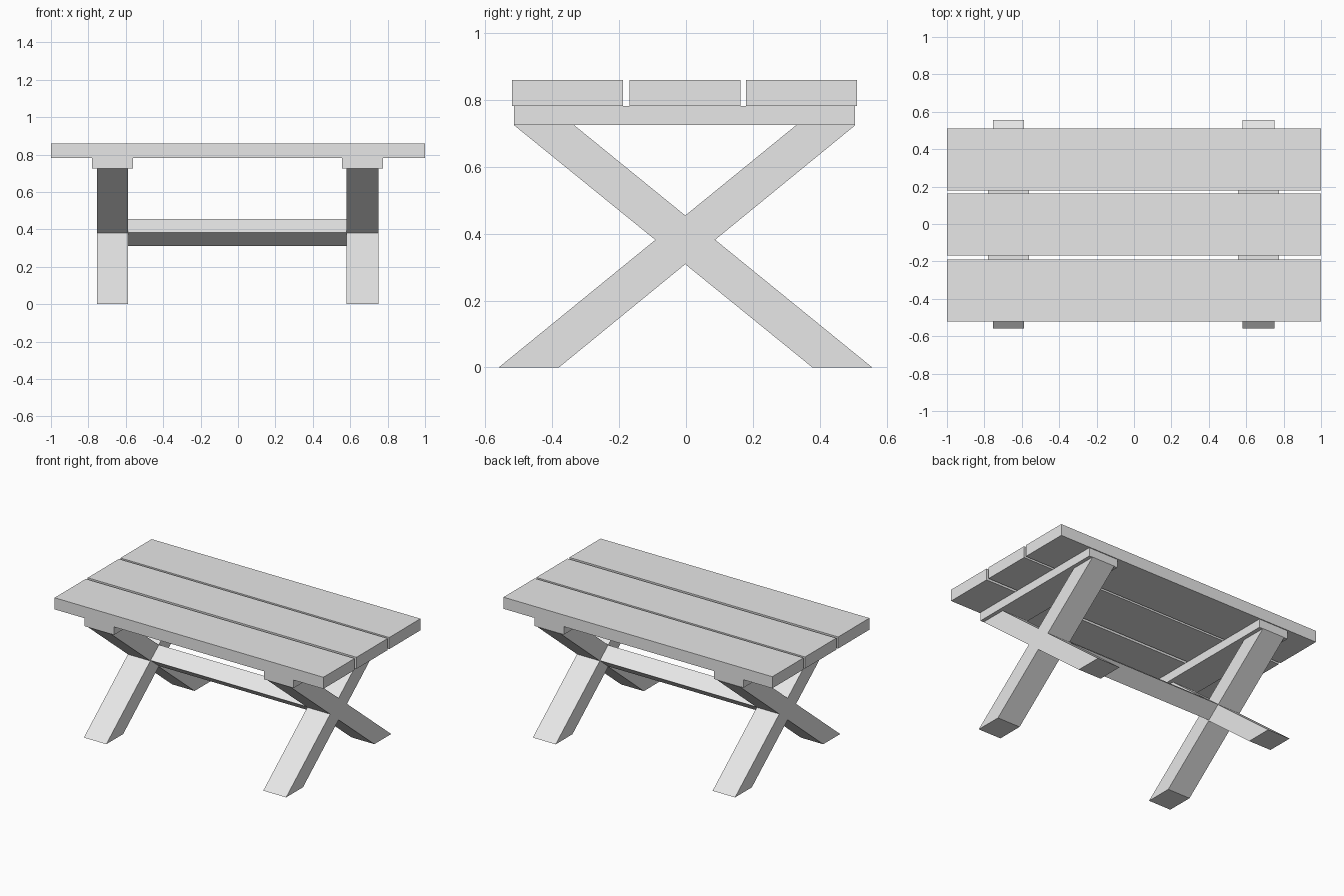
import bpy
import bmesh
from mathutils import Vector

cube = bpy.data.objects.get("Cube")
if cube:
    bpy.data.objects.remove(cube, do_unlink=True)

# Single plain grey finish
GREY = (0.8, 0.8, 0.8, 1.0)
mat = bpy.data.materials.new("plain_grey")
mat.use_nodes = True
mat.diffuse_color = GREY
mat.node_tree.nodes["Principled BSDF"].inputs["Base Color"].default_value = GREY


def extrude_x(name, profile, x0, x1):
    """Solid made by extruding a (y, z) profile from x0 to x1."""
    bm = bmesh.new()
    face = bm.faces.new([bm.verts.new((x0, y, z)) for y, z in profile])
    result = bmesh.ops.extrude_face_region(bm, geom=[face])
    moved = [g for g in result["geom"] if isinstance(g, bmesh.types.BMVert)]
    bmesh.ops.translate(bm, verts=moved, vec=Vector((x1 - x0, 0, 0)))
    bmesh.ops.recalc_face_normals(bm, faces=bm.faces)
    mesh = bpy.data.meshes.new(name)
    bm.to_mesh(mesh)
    bm.free()
    mesh.materials.append(mat)
    obj = bpy.data.objects.new(name, mesh)
    bpy.context.collection.objects.link(obj)
    return obj


def rect(y0, y1, z0, z1):
    return [(y0, z0), (y1, z0), (y1, z1), (y0, z1)]


CLEAT_Z, TOP_Z, TOP_HEIGHT = 0.725, 0.782, 0.86

# Table top: three long planks
for label, y in (("front", -0.355), ("middle", -0.003), ("back", 0.345)):
    extrude_x(label + "_plank", rect(y - 0.166, y + 0.166, TOP_Z, TOP_HEIGHT), -1, 1)

# Crossed legs and the cleat above them at each end
rising_leg = [(-0.56, 0), (-0.38, 0), (0.507, CLEAT_Z), (0.33, CLEAT_Z)]
falling_leg = [(0.557, 0), (0.378, 0), (-0.515, CLEAT_Z), (-0.335, CLEAT_Z)]
for label, x0, x1 in (("right", -0.755, -0.588), ("left", 0.58, 0.75)):
    extrude_x(label + "_front_foot_leg", rising_leg, x0, x1)
    extrude_x(label + "_back_foot_leg", falling_leg, x0, x1)
    mid = (x0 + x1) / 2
    extrude_x(label + "_cleat", rect(-0.515, 0.505, CLEAT_Z, TOP_Z), mid - 0.11, mid + 0.11)

# Diamond-section stretcher joining the two leg crossings
extrude_x("stretcher", [(0, 0.312), (0.087, 0.384), (0, 0.455), (-0.09, 0.384)], -0.59, 0.582)
